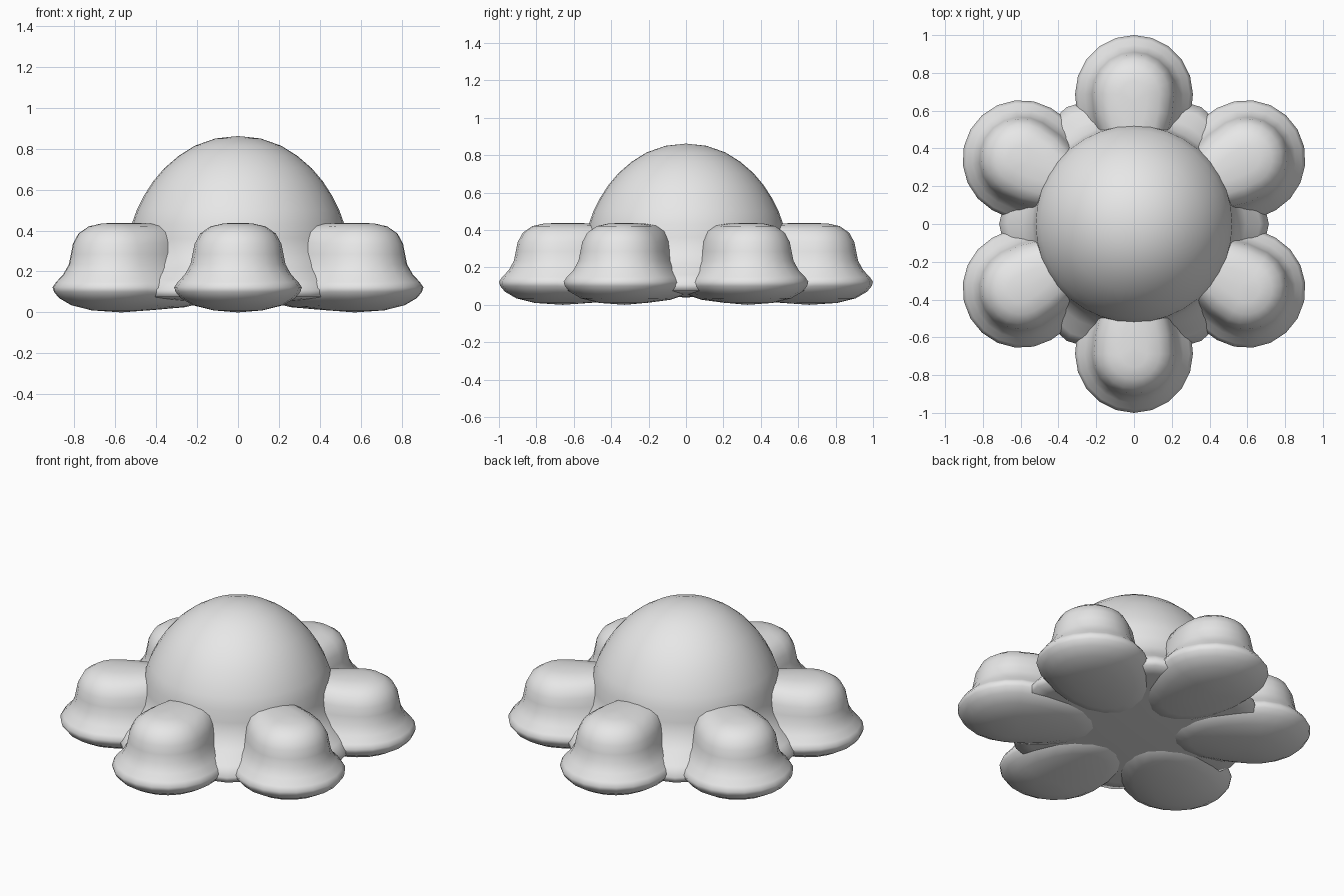
import bpy, bmesh, math

if "Cube" in bpy.data.objects:
    bpy.data.objects.remove(bpy.data.objects["Cube"])

grey = bpy.data.materials.new("plain grey")
grey.diffuse_color = (0.8, 0.8, 0.8, 1)
grey.use_nodes = True
grey.node_tree.nodes["Principled BSDF"].inputs["Base Color"].default_value = grey.diffuse_color


def loft(name, rings, bottom, top):
    """Skin a stack of closed rings, ending in a point at both ends."""
    bm = bmesh.new()
    loops = [[bm.verts.new(p) for p in ring] for ring in rings]
    n = len(loops[0])
    for a, b in zip(loops, loops[1:]):
        for i in range(n):
            j = (i + 1) % n
            bm.faces.new((a[i], a[j], b[j], b[i]))
    low, high = bm.verts.new(bottom), bm.verts.new(top)
    for i in range(n):
        j = (i + 1) % n
        bm.faces.new((low, loops[0][j], loops[0][i]))
        bm.faces.new((high, loops[-1][i], loops[-1][j]))
    bmesh.ops.recalc_face_normals(bm, faces=bm.faces)
    for f in bm.faces:
        f.smooth = True
    mesh = bpy.data.meshes.new(name)
    bm.to_mesh(mesh)
    bm.free()
    mesh.materials.append(grey)
    obj = bpy.data.objects.new(name, mesh)
    bpy.context.collection.objects.link(obj)
    return obj


# Central dome with a flared skirt: (radius, height, lobe strength)
dome_profile = [
    (0.30, 0.045, 0), (0.60, 0.065, 0.02), (0.67, 0.075, 0.05),
    (0.68, 0.11, 0.05), (0.64, 0.16, 0.045), (0.58, 0.22, 0.02),
    (0.54, 0.29, 0), (0.525, 0.36, 0), (0.52, 0.43, 0), (0.495, 0.50, 0),
    (0.46, 0.57, 0), (0.415, 0.64, 0), (0.36, 0.705, 0), (0.29, 0.765, 0),
    (0.21, 0.815, 0), (0.11, 0.85, 0),
]
SEGMENTS = 36
dome_rings = []
for r, z, lobe in dome_profile:
    ring = []
    for i in range(SEGMENTS):
        a = math.tau * i / SEGMENTS
        rr = r * (1 + lobe * math.cos(6 * a))
        ring.append((rr * math.cos(a), rr * math.sin(a), z))
    dome_rings.append(ring)
loft("central_dome", dome_rings, (0, 0, 0.04), (0, 0, 0.862))

# Small bells, stretched inward under the dome:
# (half width, inward length, outer height, inner height)
bell_profile = [
    (0.12, 0.20, 0.010, 0.012), (0.22, 0.37, 0.035, 0.025),
    (0.28, 0.46, 0.070, 0.045), (0.305, 0.49, 0.100, 0.07),
    (0.312, 0.49, 0.123, 0.09), (0.295, 0.46, 0.148, 0.12),
    (0.26, 0.42, 0.185, 0.17), (0.232, 0.39, 0.235, 0.23),
    (0.222, 0.37, 0.285, 0.285), (0.212, 0.36, 0.335, 0.345),
    (0.185, 0.34, 0.385, 0.40), (0.135, 0.30, 0.42, 0.425),
    (0.07, 0.20, 0.435, 0.435),
]
CENTRE = 0.688
BELL_SEGMENTS = 20
bell_rings = []
for w, inward, z_out, z_in in bell_profile:
    ring = []
    for i in range(BELL_SEGMENTS):
        a = math.tau * i / BELL_SEGMENTS
        c, s = math.cos(a), math.sin(a)
        z = z_out if c >= 0 else z_out + (z_in - z_out) * -c
        ring.append((CENTRE + (w if c > 0 else inward) * c, w * s, z))
    bell_rings.append(ring)
bell = loft("small_bell_1", bell_rings, (CENTRE - 0.03, 0, 0), (CENTRE - 0.04, 0, 0.438))

# Six bells evenly around the dome
for k in range(6):
    obj = bell
    if k:
        obj = bell.copy()
        obj.name = f"small_bell_{k + 1}"
        bpy.context.collection.objects.link(obj)
    obj.rotation_euler.z = math.radians(30 + 60 * k)
